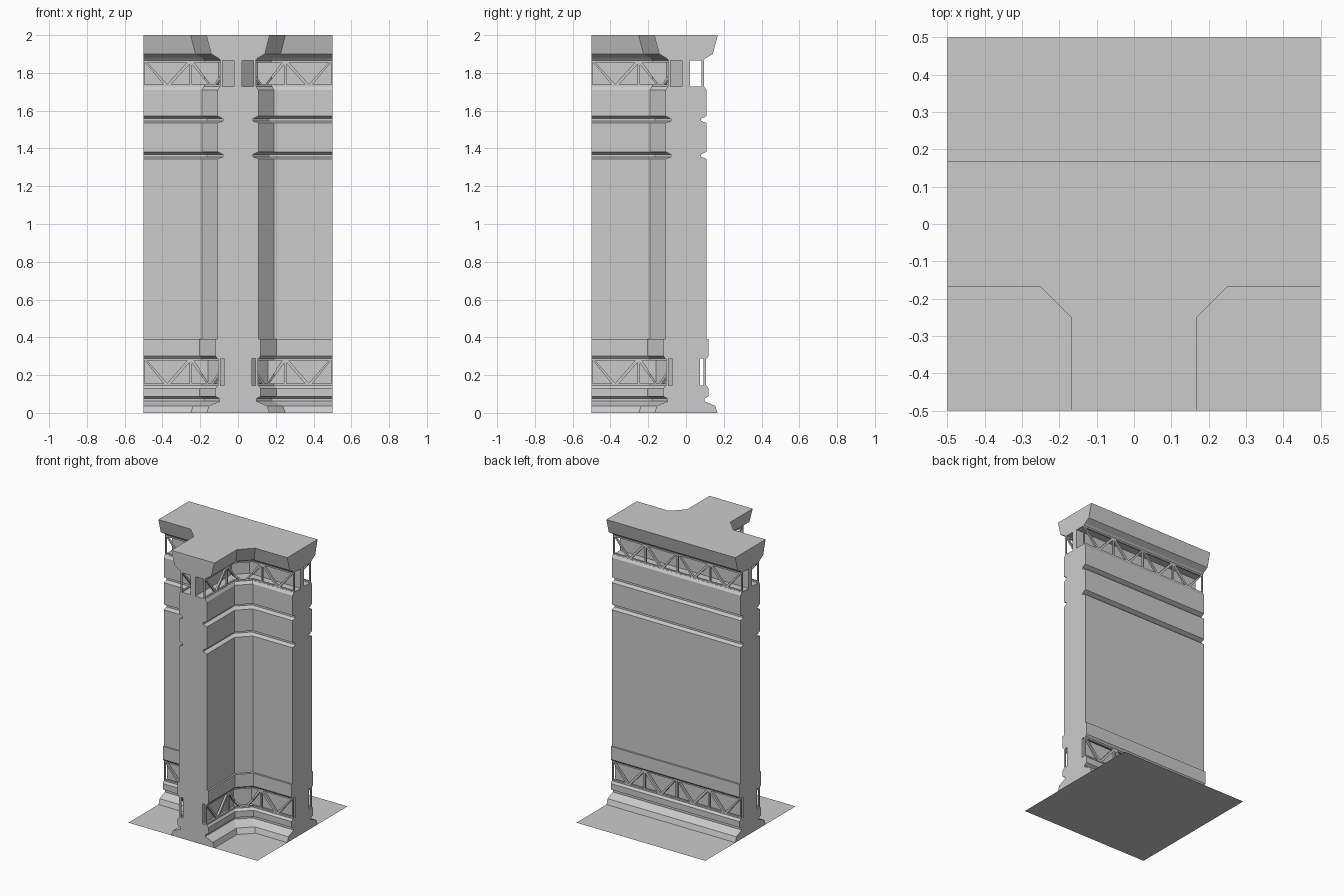
import bpy, bmesh

if "Cube" in bpy.data.objects:
    bpy.data.objects.remove(bpy.data.objects["Cube"])

C = 0.083   # leg of the chamfer in the inner corners
H = 0.5     # half size of the tile


def make_object(name, bm):
    bmesh.ops.recalc_face_normals(bm, faces=bm.faces[:])
    me = bpy.data.meshes.new(name)
    bm.to_mesh(me)
    bm.free()
    ob = bpy.data.objects.new(name, me)
    bpy.context.collection.objects.link(ob)
    return ob


def outline(d):
    """T-shaped plan with half thickness d."""
    right = [(d, -H), (d, -d - C), (d + C, -d), (H, -d), (H, d)]
    return right + [(-x, y) for x, y in reversed(right)]


# Wall body: T outline lofted through a vertical profile (half thickness, z)
profile = [
    (0.167, 0.0), (0.155, 0.037), (0.097, 0.062), (0.097, 0.075), (0.12, 0.088),
    (0.12, 0.13), (0.108, 0.145), (0.075, 0.145), (0.075, 0.287), (0.108, 0.287),
    (0.12, 0.30), (0.12, 0.39), (0.108, 0.39),
    (0.108, 1.345), (0.08, 1.355), (0.08, 1.368), (0.108, 1.382),
    (0.108, 1.535), (0.08, 1.545), (0.08, 1.558), (0.108, 1.572),
    (0.108, 1.71), (0.096, 1.728), (0.02, 1.728), (0.02, 1.865), (0.092, 1.865),
    (0.105, 1.878), (0.142, 1.90), (0.168, 2.0)]
bm = bmesh.new()
rings = [[bm.verts.new((x, y, z)) for x, y in outline(d)] for d, z in profile]
for a, b in zip(rings, rings[1:]):
    for i in range(len(a)):
        j = (i + 1) % len(a)
        bm.faces.new((a[i], a[j], b[j], b[i]))
bm.faces.new(rings[0])
bm.faces.new(rings[-1])
make_object("wall_body", bm)


def prism(bm, pts, d, t):
    """Flat bar in the x-z plane between y = -d and y = -(d - t)."""
    f = [bm.verts.new((x, -d, z)) for x, z in pts]
    b = [bm.verts.new((x, t - d, z)) for x, z in pts]
    bm.faces.new(f)
    bm.faces.new(b[::-1])
    for i in range(len(pts)):
        j = (i + 1) % len(pts)
        bm.faces.new((f[i], b[i], b[j], f[j]))


def bars(bm, x0, z0, z1, d, t, nodes, posts):
    """Chords, zigzag diagonals and posts from x0 to the wall end."""
    w, h = 0.011, 0.01

    def rect(xa, xb, za, zb):
        prism(bm, [(xa, za), (xb, za), (xb, zb), (xa, zb)], d, t)
    rect(x0, H, z0, z0 + h)
    rect(x0, H, z1 - h, z1)
    for x in posts:
        rect(max(x - w / 2, x0), min(x + w / 2, H), z0, z1)
    top = True
    for a, b in zip(nodes, nodes[1:]):
        za, zb = (z1, z0) if top else (z0, z1)
        prism(bm, [(max(a - w, x0), za), (min(a + w, H), za),
                   (min(b + w, H), zb), (max(b - w, x0), zb)], d, t)
        top = not top


def truss(name, z0, z1, d, t):
    bm = bmesh.new()
    # Inner corner: flat half, bent along the chamfer, then reflected to the stem
    xm, bend = d + C / 2, d + C
    bars(bm, xm, z0, z1, d, t, [0.5, 0.375, 0.25, xm], [0.5, 0.25])
    bmesh.ops.bisect_plane(bm, geom=bm.verts[:] + bm.edges[:] + bm.faces[:],
                           plane_co=(bend, 0, 0), plane_no=(1, 0, 0))
    for v in bm.verts:
        v.co.y -= max(0, bend - v.co.x)
    copy = bmesh.ops.duplicate(bm, geom=bm.verts[:] + bm.edges[:] + bm.faces[:])
    for v in copy["geom"]:
        if isinstance(v, bmesh.types.BMVert):
            v.co.x, v.co.y = -v.co.y, -v.co.x
    # Straight back side
    old = set(bm.verts)
    bars(bm, 0, z0, z1, d, t, [0.5, 0.375, 0.25, 0.125, 0], [0.5, 0.25, 0])
    for v in bm.verts:
        if v not in old:
            v.co.y *= -1
    ob = make_object(name, bm)
    mod = ob.modifiers.new("mirror", 'MIRROR')
    mod.use_clip = False
    mod.merge_threshold = 0.0001


truss("lower_truss", 0.145, 0.287, 0.107, 0.014)
truss("upper_truss", 1.728, 1.865, 0.095, 0.012)

# Floor sheet
bm = bmesh.new()
bm.faces.new([bm.verts.new((x, y, 0)) for x, y in ((-H, -H), (H, -H), (H, H), (-H, H))])
make_object("floor_sheet", bm)
